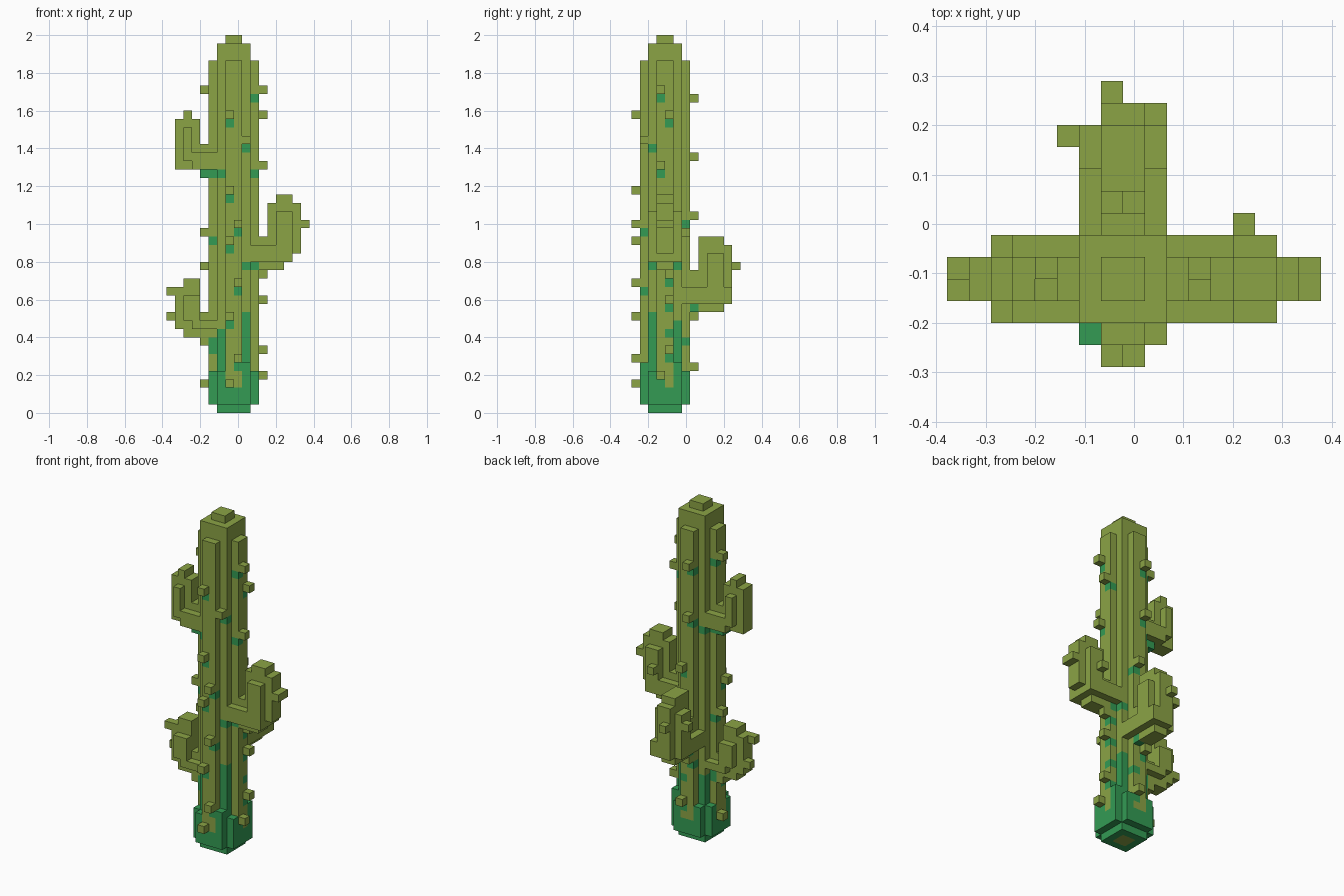
import bpy
import bmesh
from mathutils import Vector

if "Cube" in bpy.data.objects:
    bpy.data.objects.remove(bpy.data.objects["Cube"], do_unlink=True)

UNIT = 2 / 45                      # edge of one block
ORIGIN = Vector((-8.5, -6.5, 0))   # grid corner, in blocks
OLIVE, GREEN = 0, 1


def material(name, colour):
    mat = bpy.data.materials.new(name)
    mat.use_nodes = True
    mat.diffuse_color = colour
    mat.node_tree.nodes["Principled BSDF"].inputs["Base Color"].default_value = colour
    return mat


MATERIALS = [material("olive_skin", (0.26, 0.37, 0.06, 1)),
             material("deep_green_skin", (0.033, 0.33, 0.088, 1))]


def fill(cells, xs, ys, zs, colour=OLIVE):
    """Fill a block range, each span given as (start, end)."""
    for x in range(*xs):
        for y in range(*ys):
            for z in range(*zs):
                cells[x, y, z] = colour


def paint(cells, cell, colour=GREEN):
    if cell in cells:
        cells[cell] = colour


def build(name, cells):
    """Skin the filled blocks with outer faces and merge flat areas."""
    bm = bmesh.new()
    corners = {}

    def corner(p):
        key = tuple(p)
        if key not in corners:
            corners[key] = bm.verts.new((Vector(p) + ORIGIN) * UNIT)
        return corners[key]

    for cell, colour in cells.items():
        for axis in range(3):
            for side in (0, 1):
                beside = list(cell)
                beside[axis] += 2 * side - 1
                if tuple(beside) in cells:
                    continue
                loop = []
                for a, b in ((0, 0), (1, 0), (1, 1), (0, 1)):
                    p = list(cell)
                    p[axis] += side
                    p[(axis + 1) % 3] += a
                    p[(axis + 2) % 3] += b
                    loop.append(corner(p))
                face = bm.faces.new(loop if side else loop[::-1])
                face.material_index = colour
    bmesh.ops.dissolve_limit(bm, angle_limit=0.01, verts=bm.verts[:],
                             edges=bm.edges[:], delimit={'MATERIAL'})
    mesh = bpy.data.meshes.new(name)
    bm.to_mesh(mesh)
    bm.free()
    for mat in MATERIALS:
        mesh.materials.append(mat)
    obj = bpy.data.objects.new(name, mesh)
    bpy.context.collection.objects.link(obj)


# Trunk: square core, four ribs, cap and a green foot
trunk = {}
fill(trunk, (6, 10), (2, 6), (1, 44))
fill(trunk, (7, 9), (3, 5), (44, 45))
fill(trunk, (6, 10), (2, 6), (0, 1), GREEN)
fill(trunk, (7, 9), (3, 5), (0, 1))
fill(trunk, (5, 11), (2, 6), (1, 5), GREEN)
fill(trunk, (6, 10), (1, 7), (1, 5), GREEN)
fill(trunk, (9, 10), (1, 2), (5, 6), GREEN)
fill(trunk, (10, 11), (5, 6), (5, 6), GREEN)
fill(trunk, (5, 11), (3, 5), (3, 42))
fill(trunk, (7, 9), (1, 7), (3, 42))
for x, y, top in ((6, 2, 10), (9, 2, 12), (6, 5, 9), (9, 5, 11)):
    fill(trunk, (x, x + 1), (y, y + 1), (1, top), GREEN)
for cell in ((5, 3, 7), (5, 4, 9), (10, 4, 9), (8, 6, 8)):
    paint(trunk, cell)

# Shade-coloured patches below the arms
for y in range(2, 6):
    for x, z in ((5, 28), (6, 28), (10, 17), (9, 17), (5, 8), (6, 8)):
        paint(trunk, (x, y, z))

# Upper right arm
upper = {}
fill(upper, (1, 4), (3, 5), (29, 35))
fill(upper, (2, 3), (3, 5), (35, 36))
fill(upper, (4, 5), (3, 5), (29, 32))
fill(upper, (4, 5), (3, 5), (28, 29), GREEN)
fill(upper, (2, 3), (2, 6), (30, 34))
fill(upper, (3, 6), (2, 6), (29, 31))

# Lower right arm
lower = {}
fill(lower, (1, 4), (3, 5), (10, 15))
fill(lower, (2, 4), (3, 5), (15, 16))
fill(lower, (2, 5), (3, 5), (9, 12))
fill(lower, (4, 5), (3, 5), (8, 9))
fill(lower, (2, 4), (2, 6), (11, 14))
fill(lower, (3, 6), (2, 6), (10, 11))

# Left arm
left = {}
fill(left, (12, 16), (3, 5), (19, 25))
fill(left, (13, 15), (3, 5), (25, 26))
fill(left, (11, 15), (3, 5), (18, 21))
fill(left, (11, 14), (3, 5), (17, 18))
fill(left, (13, 15), (2, 6), (18, 24))
fill(left, (10, 15), (2, 6), (18, 20))

# Back arm
back = {}
fill(back, (7, 9), (8, 11), (12, 21))
fill(back, (7, 9), (11, 12), (13, 20))
fill(back, (9, 10), (11, 12), (13, 15))
fill(back, (7, 9), (7, 8), (13, 17))
fill(back, (7, 9), (7, 8), (12, 13), GREEN)
fill(back, (6, 10), (9, 11), (14, 19))
fill(back, (6, 10), (6, 11), (13, 15))

# Thorns: single blocks, each with a green patch just below its root
front_thorns = [(7, 35), (7, 26), (8, 22), (7, 20), (8, 15), (7, 11), (8, 6), (7, 3)]
left_thorns = [(3, 38), (4, 35), (3, 29), (4, 16), (4, 13), (4, 7), (3, 4)]
right_thorns = [(4, 38), (3, 21), (4, 17), (4, 3)]
back_thorns = [(7, 37), (7, 30), (8, 23), (7, 11), (8, 5)]
thorns = {(x, 0, z): (0, 1) for x, z in front_thorns}
thorns |= {(x, 7, z): (0, -1) for x, z in back_thorns}
thorns |= {(11, y, z): (-1, 0) for y, z in left_thorns}
thorns |= {(4, y, z): (1, 0) for y, z in right_thorns}
thorns[9, 1, 32] = (0, 1)
for (x, y, z), (dx, dy) in thorns.items():
    paint(trunk, (x + dx, y + dy, z - 1))

arm_thorns = [(0, 3, 14), (0, 4, 11), (16, 3, 22), (16, 4, 22),
              (13, 6, 21), (7, 12, 17), (5, 10, 17)]

build("trunk", trunk)
build("upper_right_arm", upper)
build("lower_right_arm", lower)
build("left_arm", left)
build("back_arm", back)
build("trunk_thorns", {cell: OLIVE for cell in thorns})
build("arm_thorns", {cell: OLIVE for cell in arm_thorns})
